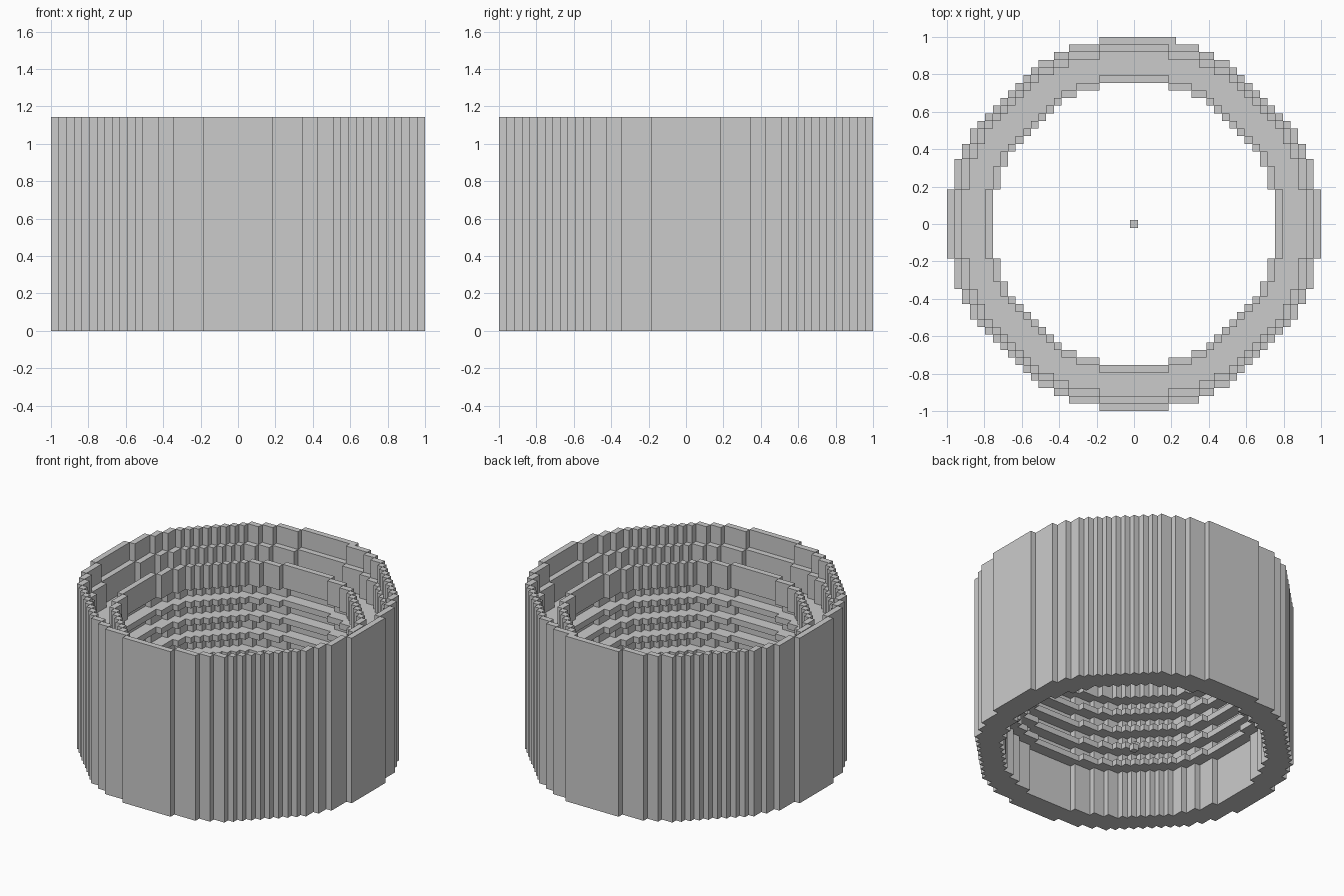
import bpy
import bmesh
from math import hypot, sqrt

default = bpy.data.objects.get("Cube")
if default:
    bpy.data.objects.remove(default)

HALF = 24                  # blocks from the centre to the rim
LAYERS = 28
U = 2 / (2 * HALF + 1)     # block size

grey = bpy.data.materials.new("plain grey")
grey.use_nodes = True
grey.diffuse_color = (0.6, 0.6, 0.6, 1)
grey.node_tree.nodes["Principled BSDF"].inputs["Base Color"].default_value = grey.diffuse_color

# Ring profile: bottom layer, top layer, radius of the hole, outer radius
PROFILE = [
    (0, 21, 20, 24),         # main wall
    (20, 21, 18, 24),        # floor of the top channel
    (21, 24, 18, 19),        # inner lip
    (21, 25, 22, 24),        # stepped outer rim
    (25, LAYERS, 23, 24),
]
# Thin ribs inside the wall
PROFILE += [(z, z + 1, 18, 20) for z in range(8, 18, 3)]


def in_disc(i, j, radius):
    """Block disc with even stairs along its diagonals."""
    return hypot(i, j) <= radius + 0.5 and abs(i) + abs(j) <= radius * sqrt(2)


def ring_cells():
    cells = set()
    span = range(-HALF, HALF + 1)
    for z0, z1, hole, outer in PROFILE:
        for i in span:
            for j in span:
                if in_disc(i, j, outer) and not in_disc(i, j, hole):
                    cells.update((i, j, k) for k in range(z0, z1))
    # Single offset column at the back
    cells.update((5, HALF, k) for k in range(LAYERS))
    return cells


def build_blocks(name, cells):
    """Skin a set of blocks and merge the coplanar faces."""
    bm = bmesh.new()
    verts = {}

    def vert(p):
        if p not in verts:
            verts[p] = bm.verts.new(((p[0] - 0.5) * U, (p[1] - 0.5) * U, p[2] * U))
        return verts[p]

    for cell in cells:
        for axis in range(3):
            a, b = (axis + 1) % 3, (axis + 2) % 3
            for side in (0, 1):
                near = list(cell)
                near[axis] += 2 * side - 1
                if tuple(near) in cells:
                    continue
                corners = []
                for da, db in ((0, 0), (1, 0), (1, 1), (0, 1)):
                    p = list(cell)
                    p[axis] += side
                    p[a] += da
                    p[b] += db
                    corners.append(vert(tuple(p)))
                bm.faces.new(corners if side else corners[::-1])
    bmesh.ops.dissolve_limit(bm, angle_limit=0.02, verts=bm.verts, edges=bm.edges)
    mesh = bpy.data.meshes.new(name)
    bm.to_mesh(mesh)
    bm.free()
    mesh.materials.append(grey)
    obj = bpy.data.objects.new(name, mesh)
    bpy.context.collection.objects.link(obj)
    return obj


build_blocks("stepped_ring", ring_cells())
build_blocks("centre_block", {(0, 0, 0)})
